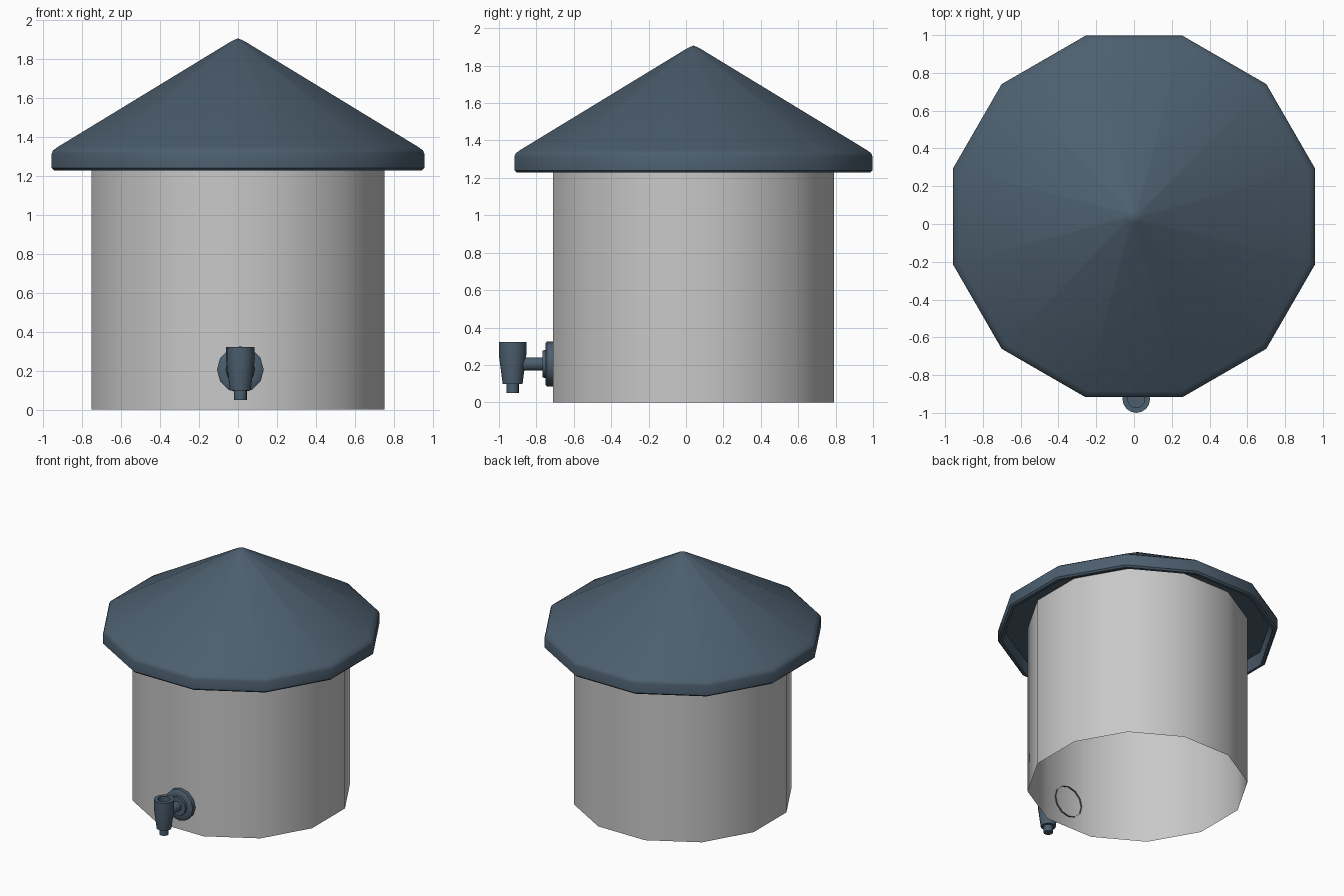
import bpy, bmesh, math
from mathutils import Matrix

if "Cube" in bpy.data.objects:
    bpy.data.objects.remove(bpy.data.objects["Cube"])


def material(name, rgb):
    m = bpy.data.materials.new(name)
    m.diffuse_color = (*rgb, 1)
    m.use_nodes = True
    m.node_tree.nodes["Principled BSDF"].inputs["Base Color"].default_value = m.diffuse_color
    return m


BLUE = material("slate blue", (0.072, 0.112, 0.155))
GREY = material("light grey", (0.58, 0.58, 0.58))


def lathe(name, profile, sides, mat, matrix, phase=0.5, by_apothem=False):
    """Revolve (radius, height) points about local z; radius 0 gives a pole."""
    bm = bmesh.new()
    k = 1 / math.cos(math.pi / sides) if by_apothem else 1
    rings = []
    for r, z in profile:
        if r == 0:
            rings.append([bm.verts.new((0, 0, z))] * sides)
        else:
            angles = [2 * math.pi * (i + phase) / sides for i in range(sides)]
            rings.append([bm.verts.new((r * k * math.cos(a), r * k * math.sin(a), z)) for a in angles])
    for a, b in zip(rings, rings[1:]):
        for i in range(sides):
            j = (i + 1) % sides
            corners = list(dict.fromkeys((a[i], a[j], b[j], b[i])))
            bm.faces.new(corners)
    bm.transform(matrix)
    bmesh.ops.recalc_face_normals(bm, faces=bm.faces[:])
    me = bpy.data.meshes.new(name)
    bm.to_mesh(me)
    bm.free()
    me.materials.append(mat)
    ob = bpy.data.objects.new(name, me)
    bpy.context.collection.objects.link(ob)
    bpy.ops.object.select_all(action='DESELECT')
    ob.select_set(True)
    bpy.context.view_layer.objects.active = ob
    bpy.ops.object.shade_smooth_by_angle(angle=math.radians(42))
    return ob


CY = 0.04       # axis of the tank
TX = 0.012      # tap centre line
upright = Matrix.Translation((0, CY, 0))

# Tank wall, open at the bottom
lathe("tank_wall", [(0.752, 0), (0.752, 1.33)], 12, GREY, upright, by_apothem=True)

# Conical lid with rounded rim and recessed underside
lathe("lid", [(0, 1.908), (0.035, 1.892), (0.925, 1.35), (0.95, 1.332), (0.957, 1.315),
              (0.957, 1.24), (0.945, 1.228), (0.925, 1.228), (0.92, 1.33), (0, 1.33)],
      12, BLUE, upright, by_apothem=True)

# Tap flange, collar and stem, pointing to the front
forward = Matrix.Translation((TX, -0.712, 0.205)) @ Matrix.Rotation(math.pi / 2, 4, 'X')
lathe("tap_flange", [(0.12, -0.012), (0.12, 0.032), (0.11, 0.04), (0.075, 0.04),
                     (0.072, 0.055), (0.036, 0.055), (0.036, 0.17)],
      12, BLUE, forward, phase=0)

# Tap body with recessed top and spout
lathe("tap_body", [(0, 0.28), (0.045, 0.28), (0.045, 0.322), (0.073, 0.322), (0.073, 0.25),
                   (0.053, 0.098), (0.033, 0.098), (0.033, 0.05), (0, 0.05)],
      16, BLUE, Matrix.Translation((TX, -0.927, 0)), phase=0)
